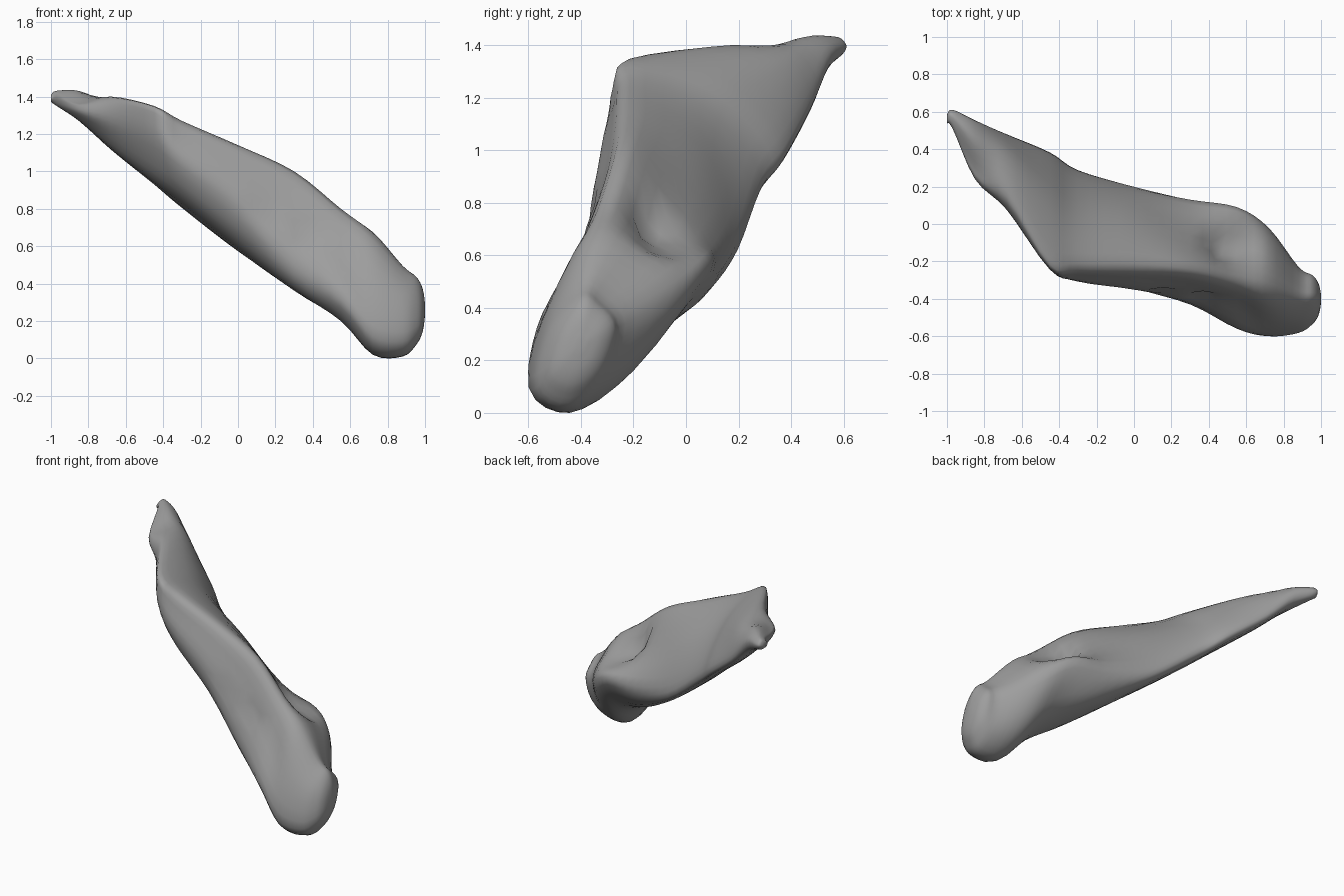
import bpy, bmesh
from mathutils import Vector

if "Cube" in bpy.data.objects:
    bpy.data.objects.remove(bpy.data.objects["Cube"])

# Cross-sections across x: x, then (y, z) for ridge, upper back, back,
# lower back, underside, front, upper front
SECTIONS = [
    (-.97, .53, 1.42, .58, 1.43, .61, 1.40, .60, 1.37, .57, 1.35, .53, 1.36, .51, 1.39),
    (-.85, .30, 1.37, .45, 1.43, .55, 1.38, .52, 1.29, .37, 1.27, .25, 1.31, .25, 1.35),
    (-.68, .18, 1.40, .38, 1.36, .47, 1.23, .45, 1.13, .23, 1.13, .09, 1.24, .09, 1.35),
    (-.45, -.18, 1.35, .15, 1.27, .36, 1.06, .33, .94, -.06, .96, -.22, 1.13, -.24, 1.29),
    (-.30, -.21, 1.27, .06, 1.17, .27, .94, .23, .81, -.16, .85, -.30, 1.02, -.28, 1.17),
    (.00, -.21, 1.14, .04, .97, .19, .70, .14, .58, -.22, .61, -.35, .80, -.30, 1.02),
    (.30, -.24, 1.00, -.06, .81, .13, .59, .01, .40, -.33, .37, -.43, .50, -.34, .80),
    (.55, -.30, .80, -.12, .63, .09, .57, -.10, .30, -.40, .20, -.56, .32, -.43, .58),
    (.72, -.36, .67, -.17, .60, -.02, .46, -.20, .16, -.43, .02, -.60, .12, -.52, .42),
    (.88, -.40, .49, -.31, .45, -.23, .34, -.30, .12, -.45, .01, -.58, .09, -.53, .33),
]
STEPS = 4


def shrink(ring, x, s):
    """Copy a ring to a new x, scaled about its middle."""
    c = sum(ring, Vector()) / len(ring)
    return [Vector((x, c.y + (p.y - c.y) * s, c.z + (p.z - c.z) * s)) for p in ring]


def spline(a, b, c, d, t):
    return 0.5 * (2 * b + (c - a) * t + (2 * a - 5 * b + 4 * c - d) * t ** 2
                  + (3 * b - a - 3 * c + d) * t ** 3)


def refine_ring(r):
    n = len(r)
    return [spline(r[i - 1], r[i], r[(i + 1) % n], r[(i + 2) % n], k / STEPS)
            for i in range(n) for k in range(STEPS)]


# Rounded ends are scaled copies of the outer sections
rings = [[Vector((s[0], s[i], s[i + 1])) for i in range(1, 15, 2)] for s in SECTIONS]
rings = ([shrink(rings[0], -1, .45)] + rings
         + [shrink(rings[-1], .955, .74), shrink(rings[-1], .988, .46), shrink(rings[-1], 1, .12)])
rings = [refine_ring(r) for r in rings]

# Smooth interpolation along the length
fine = []
last = len(rings) - 1
for i in range(last):
    quad = [rings[max(i - 1, 0)], rings[i], rings[i + 1], rings[min(i + 2, last)]]
    for k in range(STEPS):
        fine.append([spline(*pts, k / STEPS) for pts in zip(*quad)])
fine.append(rings[-1])

# Skin the rings and cap both ends
bm = bmesh.new()
loops = [[bm.verts.new(p) for p in r] for r in fine]
n = len(loops[0])
for a, b in zip(loops, loops[1:]):
    for j in range(n):
        bm.faces.new((a[j], a[(j + 1) % n], b[(j + 1) % n], b[j]))
bm.faces.new(loops[0])
bm.faces.new(loops[-1])

# Hollow on the upper back face and a shallow fold along the front
for centre, push, radius in (((.46, -.15, .72), (-.03, -.01, -.05), .14),
                             ((.38, -.40, .66), (0, .035, 0), .10),
                             ((.15, -.35, .76), (0, .025, 0), .10)):
    for v in bm.verts:
        d = (v.co - Vector(centre)).length / radius
        if d < 1:
            v.co += Vector(push) * (1 - d * d) ** 2
low = min(v.co.z for v in bm.verts)
for v in bm.verts:
    v.co.z -= low
bmesh.ops.recalc_face_normals(bm, faces=bm.faces)

mesh = bpy.data.meshes.new("stone_shard")
bm.to_mesh(mesh)
bm.free()
obj = bpy.data.objects.new("stone_shard", mesh)
bpy.context.collection.objects.link(obj)
for p in mesh.polygons:
    p.use_smooth = True

# Dark grey stone
stone = bpy.data.materials.new("dark_stone")
stone.diffuse_color = (.34, .34, .34, 1)
stone.use_nodes = True
stone.node_tree.nodes["Principled BSDF"].inputs["Base Color"].default_value = stone.diffuse_color
mesh.materials.append(stone)
